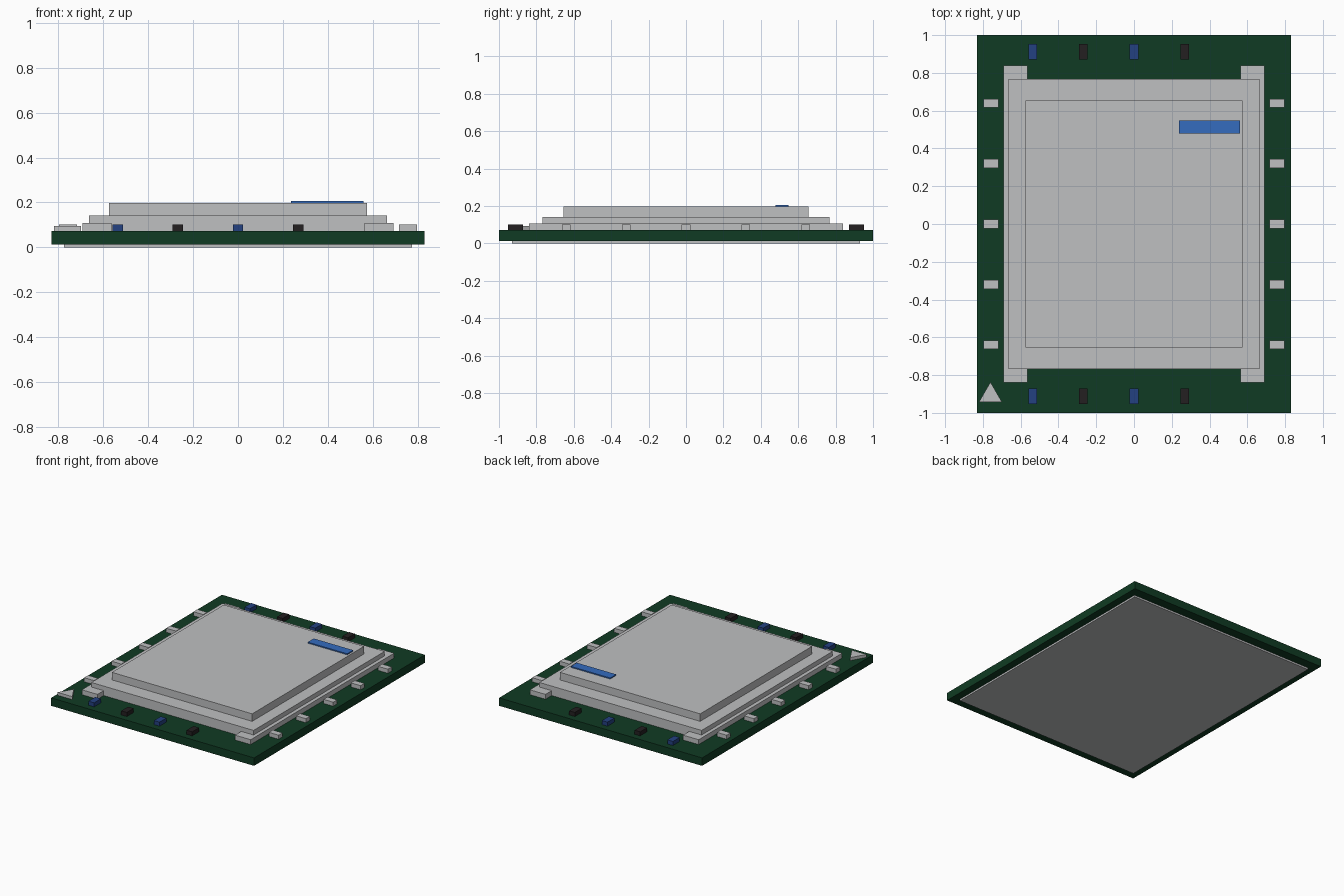
import bpy
import math

cube = bpy.data.objects.get("Cube")
if cube:
    bpy.data.objects.remove(cube, do_unlink=True)


def material(name, r, g, b):
    m = bpy.data.materials.new(name)
    m.use_nodes = True
    m.diffuse_color = (r, g, b, 1)
    m.node_tree.nodes["Principled BSDF"].inputs["Base Color"].default_value = (r, g, b, 1)
    return m


GREEN = material("board green", 0.005, 0.044, 0.017)
METAL = material("lid metal", 0.52, 0.525, 0.535)
BLUE = material("label blue", 0.035, 0.15, 0.52)
NAVY = material("part navy", 0.017, 0.053, 0.22)
BLACK = material("part black", 0.017, 0.014, 0.015)


def box(name, mat, x, y, z):
    """Box from (min, max) pairs along each axis."""
    bpy.ops.mesh.primitive_cube_add(size=1)
    ob = bpy.context.object
    ob.name = name
    ob.location = [(a + b) / 2 for a, b in (x, y, z)]
    ob.scale = [b - a for a, b in (x, y, z)]
    bpy.ops.object.transform_apply(location=False, rotation=False, scale=True)
    ob.data.materials.append(mat)
    return ob


def around(centre, size):
    return (centre - size / 2, centre + size / 2)


TOP = 0.072

# Board and the plate beneath it
box("board", GREEN, around(0, 1.664), around(0, 2), (0.013, TOP))
box("bottom_plate", METAL, around(0, 1.55), around(0, 1.86), (0, 0.014))

# Stepped lid with a mounting rail on each side
box("lid_base", METAL, around(0, 1.33), around(0, 1.535), (TOP, 0.142))
box("lid_top", METAL, around(0, 1.15), around(0, 1.31), (0.141, 0.198))
for side, s in (("left", 1), ("right", -1)):
    box(f"rail_{side}", METAL, around(s * 0.628, 0.128), around(0, 1.68), (TOP, 0.108))

# Thin label plate on the lid
box("label_plate", BLUE, (0.237, 0.56), (0.479, 0.549), (0.198, 0.206))

# Contacts along the two long edges
for side, s in (("left", 1), ("right", -1)):
    for i in range(5):
        box(f"contact_{side}_{i + 1}", METAL, around(s * 0.757, 0.08),
            around((i - 2) * 0.32, 0.046), (TOP, 0.102))

# Alternating small components along the front and back edges
for side, s in (("back", 1), ("front", -1)):
    for i in range(4):
        box(f"component_{side}_{i + 1}", BLACK if i % 2 else NAVY,
            around((i - 2) * 0.268, 0.046), around(s * 0.912, 0.08), (TOP, 0.102))

# Triangular corner marker pointing to the back
bpy.ops.mesh.primitive_cylinder_add(vertices=3, radius=0.07, depth=0.022,
                                    location=(-0.76, -0.907, TOP + 0.011))
marker = bpy.context.object
marker.name = "corner_marker"
marker.data.materials.append(METAL)
# Turn the prism so that one corner faces +y
first = marker.data.vertices[0].co
marker.rotation_euler.z = math.pi / 2 - math.atan2(first.y, first.x)
